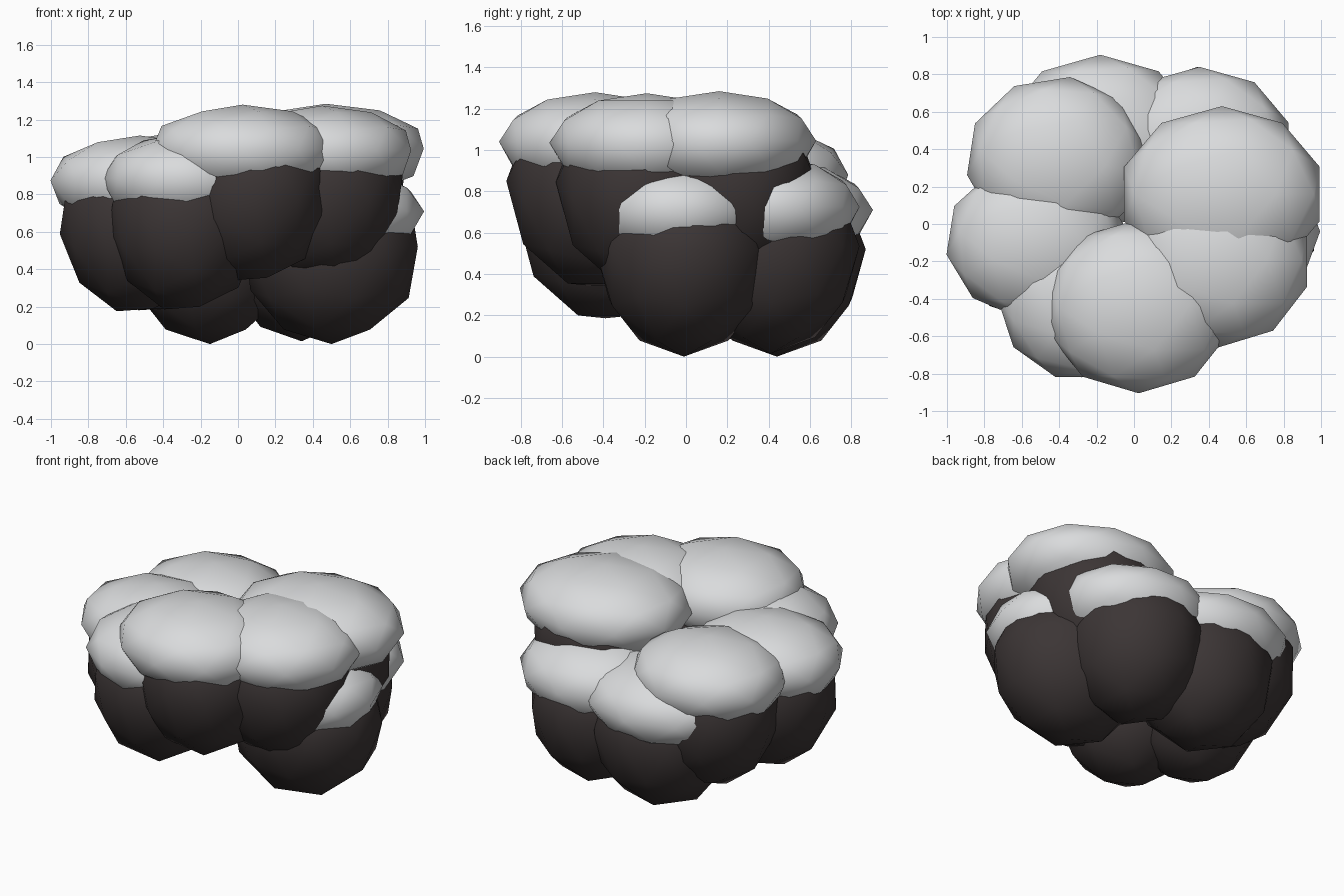
import bpy
from math import radians

cube = bpy.data.objects.get("Cube")
if cube:
    bpy.data.objects.remove(cube, do_unlink=True)


def material(name, color):
    mat = bpy.data.materials.new(name)
    mat.use_nodes = True
    mat.diffuse_color = color
    mat.node_tree.nodes["Principled BSDF"].inputs["Base Color"].default_value = color
    return mat


DARK = material("dark brown", (0.045, 0.036, 0.036, 1))
LIGHT = material("light grey", (0.70, 0.71, 0.72, 1))


def blob(name, center, rx, ry, lower, upper, mat, tilt=0, spin=0):
    """Low-poly smooth egg with separate heights below and above its centre."""
    bpy.ops.mesh.primitive_ico_sphere_add(
        subdivisions=2, radius=1, location=center,
        rotation=(0, radians(tilt), radians(spin)))
    obj = bpy.context.object
    obj.name = name
    bpy.ops.object.transform_apply(location=False, rotation=True, scale=False)
    for v in obj.data.vertices:
        v.co.x *= rx
        v.co.y *= ry
        v.co.z *= upper if v.co.z > 0 else lower
    bpy.ops.object.shade_smooth()
    obj.data.materials.append(mat)


# Clustered lumps: name, base height,
# body (x, y, x radius, y radius), cap (x, y, x radius, y radius, spin)
LUMPS = [
    ("right", 0.335, (0.46, 0.20, 0.44, 0.43), (0.47, 0.16, 0.55, 0.47, 0)),
    ("front_right", 0.325, (0.45, -0.20, 0.44, 0.43), (0.45, -0.19, 0.50, 0.47, 0)),
    ("front", 0.33, (0.08, -0.44, 0.42, 0.43), (0.025, -0.44, 0.51, 0.465, 0)),
    ("back_left", 0.17, (-0.41, 0.34, 0.44, 0.43), (-0.41, 0.34, 0.49, 0.45, -8)),
    ("left", 0.165, (-0.53, -0.09, 0.43, 0.43), (-0.525, -0.09, 0.485, 0.425, -8)),
    ("front_left", 0.175, (-0.28, -0.39, 0.42, 0.43), (-0.28, -0.40, 0.45, 0.44, 18)),
    ("back", 0.0, (-0.15, 0.44, 0.45, 0.43), (-0.18, 0.44, 0.53, 0.465, 0)),
    ("back_right", 0.015, (0.34, 0.41, 0.42, 0.43), (0.35, 0.41, 0.50, 0.43, 0)),
    ("low_right", 0.0, (0.50, -0.01, 0.485, 0.43), (0.51, -0.04, 0.485, 0.43, 18)),
]

for name, base, (bx, by, brx, bry), (cx, cy, crx, cry, spin) in LUMPS:
    # Dark egg-shaped body, upper lumps resting on a blunt edge
    tilt = 16 if base > 0.1 else 0
    blob(name + "_body", (bx, by, base + 0.52), brx, bry, 0.53 if tilt else 0.52, 0.38,
         DARK, tilt=tilt)
    # Flattened pale cap overhanging the body
    blob(name + "_cap", (cx, cy, base + 0.71), crx, cry, 0.28, 0.24, LIGHT, spin=spin)
